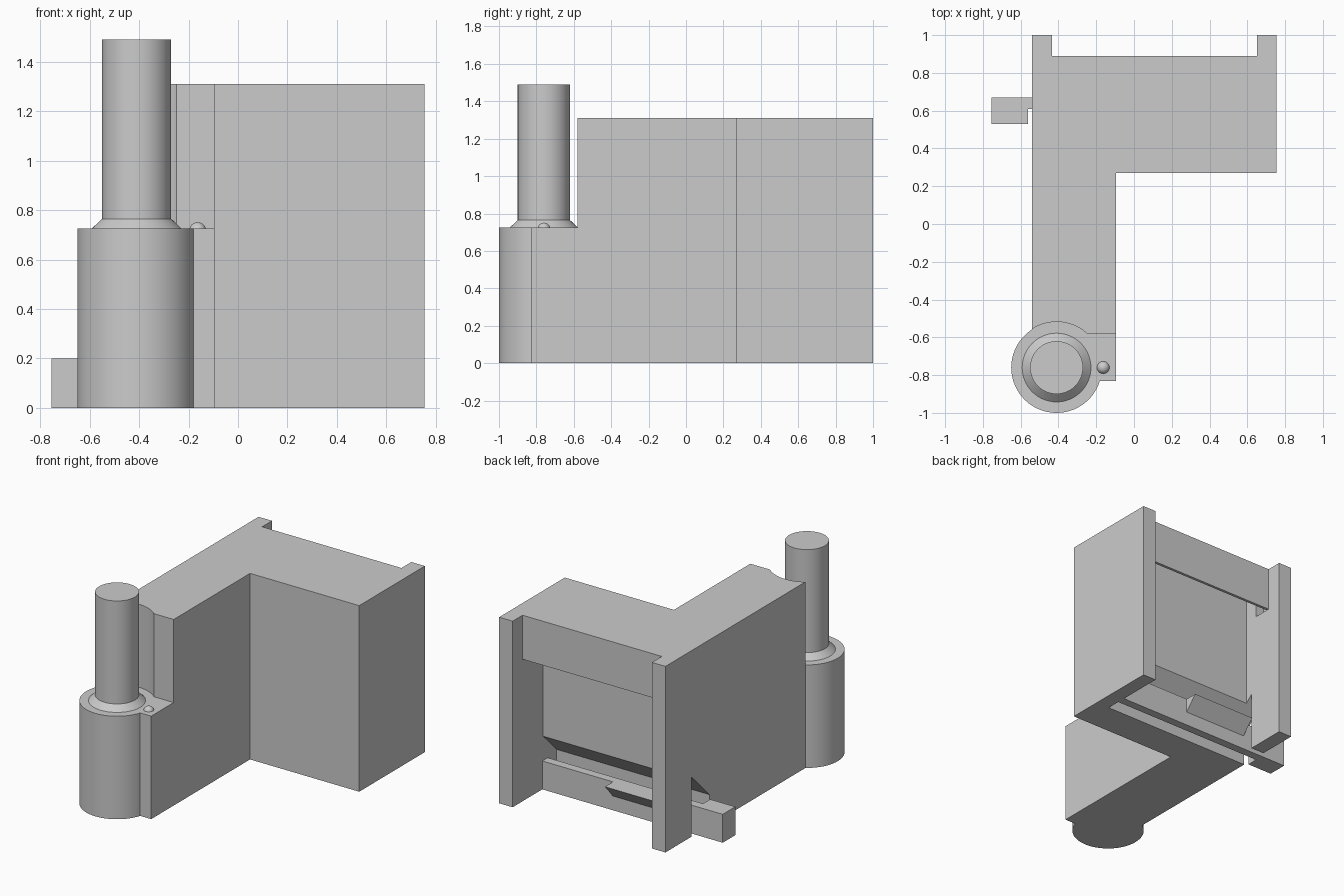
import bpy
import bmesh
from mathutils import Vector

cube = bpy.data.objects.get("Cube")
if cube:
    bpy.data.objects.remove(cube, do_unlink=True)

grey = bpy.data.materials.new("plain grey")
grey.use_nodes = True
grey.diffuse_color = (0.6, 0.6, 0.6, 1)
grey.node_tree.nodes["Principled BSDF"].inputs["Base Color"].default_value = (0.6, 0.6, 0.6, 1)


def finish(name, bm):
    """Turn a bmesh into a grey object."""
    bmesh.ops.recalc_face_normals(bm, faces=bm.faces)
    mesh = bpy.data.meshes.new(name)
    bm.to_mesh(mesh)
    bm.free()
    mesh.materials.append(grey)
    obj = bpy.data.objects.new(name, mesh)
    bpy.context.collection.objects.link(obj)
    return obj


def prism(name, points, direction):
    """Extrude a closed outline along a direction."""
    bm = bmesh.new()
    face = bm.faces.new([bm.verts.new(p) for p in points])
    result = bmesh.ops.extrude_face_region(bm, geom=[face])
    verts = [v for v in result["geom"] if isinstance(v, bmesh.types.BMVert)]
    bmesh.ops.translate(bm, verts=verts, vec=Vector(direction))
    return finish(name, bm)


def plan(name, outline, z0, z1):
    return prism(name, [(x, y, z0) for x, y in outline], (0, 0, z1 - z0))


def along_x(name, profile, x0, x1):
    return prism(name, [(x0, y, z) for y, z in profile], (x1 - x0, 0, 0))


def box(name, x0, x1, y0, y1, z0, z1):
    return plan(name, [(x0, y0), (x1, y0), (x1, y1), (x0, y1)], z0, z1)


def smooth(obj):
    bpy.ops.object.select_all(action="DESELECT")
    obj.select_set(True)
    bpy.context.view_layer.objects.active = obj
    bpy.ops.object.shade_smooth_by_angle(angle=0.5)


def cone(name, centre, r0, r1, z0, z1):
    bm = bmesh.new()
    bmesh.ops.create_cone(bm, cap_ends=True, segments=64, radius1=r0, radius2=r1, depth=z1 - z0)
    bmesh.ops.translate(bm, verts=bm.verts, vec=(*centre, (z0 + z1) / 2))
    obj = finish(name, bm)
    smooth(obj)
    return obj


def cut(target, cutter):
    cutter.hide_render = True
    mod = target.modifiers.new("cut", "BOOLEAN")
    mod.operation = "DIFFERENCE"
    mod.solver = "EXACT"
    mod.object = cutter
    bpy.context.view_layer.objects.active = target
    bpy.ops.object.modifier_apply(modifier=mod.name)
    bpy.data.objects.remove(cutter, do_unlink=True)


LEFT, RIGHT = 0.755, -0.54       # outer sides
IN_LEFT, IN_RIGHT = 0.65, -0.435  # inner faces of the back flanges
TOP, STEP = 1.31, 0.725
POST = (-0.41, -0.76)

# L-shaped body
body = plan("body", [(RIGHT, -0.83), (-0.095, -0.83), (-0.095, 0.27),
                     (LEFT, 0.27), (LEFT, 1), (RIGHT, 1)], 0, TOP)

# Step and round clearance at the front of the arm
cut(body, box("step_cutter", -0.8, 0.1, -1.2, -0.58, STEP, 1.5))
cut(body, cone("clearance_cutter", POST, 0.242, 0.242, STEP, 1.5))

# Back bay, hollow behind the lintel, side pockets
cut(body, box("bay_cutter", IN_RIGHT, IN_LEFT, 0.89, 1.2, -0.1, 1.5))
cut(body, box("opening_cutter", IN_RIGHT, IN_LEFT, 0.66, 0.95, -0.1, 1.0))
cut(body, box("hollow_cutter", IN_RIGHT, IN_LEFT, 0.66, 0.87, 0.9, 1.25))
cut(body, box("pocket_cutter", -0.5, 0.715, 0.76, 0.87, 1.0, 1.25))

# Slanted slot for the sliding bar, open below and at one side
cut(body, along_x("slot_cutter", [(0.51, -0.1), (0.71, -0.1), (0.71, 0.42), (0.51, 0.22)],
                  -0.7, IN_LEFT))

# Sliding bar with handle block and wedge catch
box("sliding_bar", -0.56, IN_LEFT, 0.61, 0.67, 0, 0.2)
box("bar_handle", -0.755, -0.56, 0.53, 0.67, 0, 0.2)
along_x("wedge_catch", [(0.67, 0.2), (0.76, 0.2), (0.67, 0.1)], -0.4, 0.1)

# Round post: base, collar and rod
cone("post_base", POST, 0.24, 0.24, 0, STEP)
cone("post_collar", POST, 0.182, 0.14, STEP, 0.765)
cone("post_rod", POST, 0.14, 0.14, 0.765, 1.49)

# Small round button on the step
bm = bmesh.new()
bmesh.ops.create_uvsphere(bm, u_segments=24, v_segments=16, radius=0.034)
bmesh.ops.translate(bm, verts=bm.verts, vec=(-0.163, POST[1], 0.717))
smooth(finish("button", bm))
